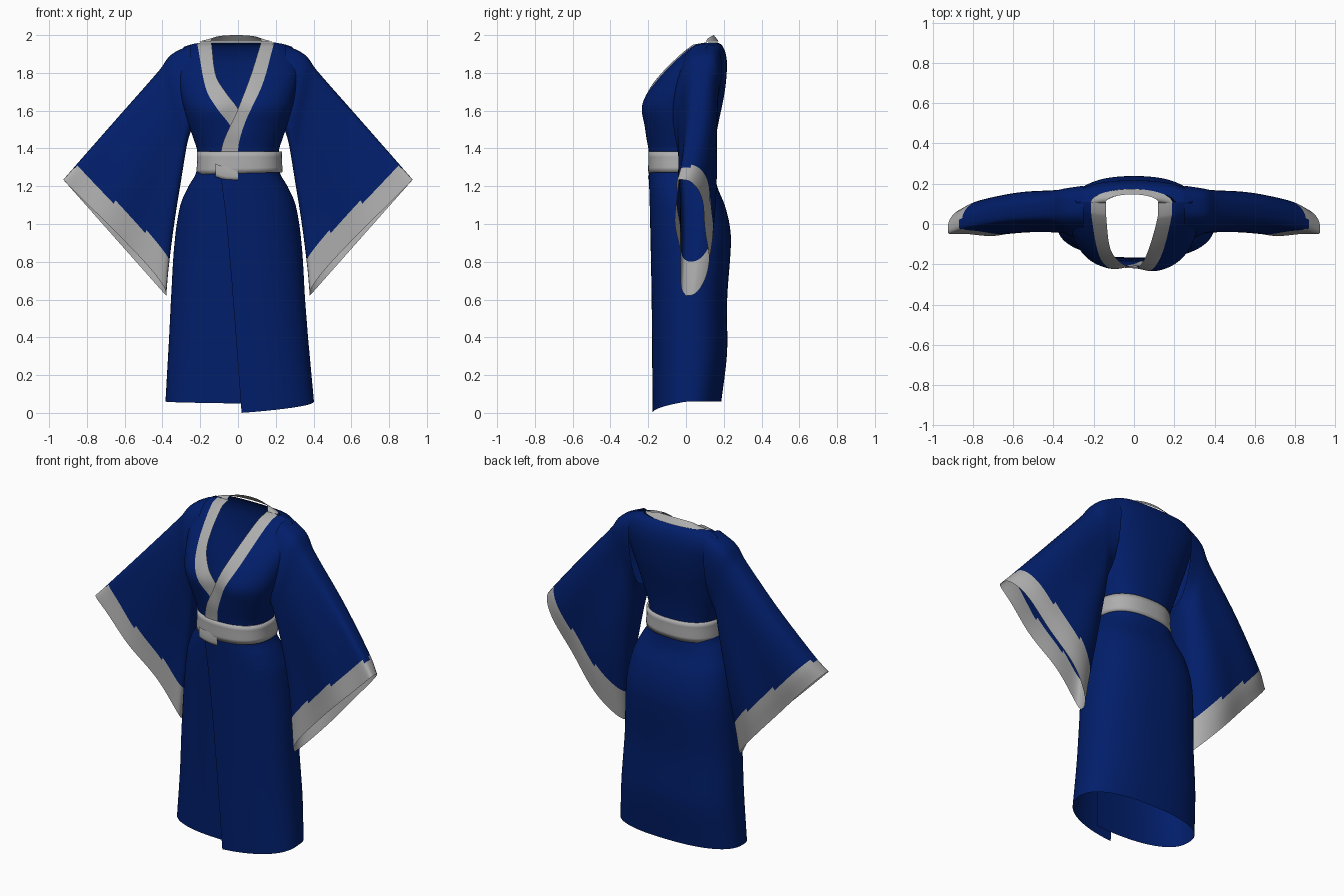
import bpy, math
from math import sin, cos, pi

if "Cube" in bpy.data.objects:
    bpy.data.objects.remove(bpy.data.objects["Cube"])


def material(name, rgb):
    m = bpy.data.materials.new(name)
    m.diffuse_color = (*rgb, 1)
    m.use_nodes = True
    m.node_tree.nodes["Principled BSDF"].inputs["Base Color"].default_value = m.diffuse_color
    return m


BLUE = material("navy_cloth", (0.0005, 0.013, 0.145))
GREY = material("grey_trim", (0.42, 0.42, 0.42))


def curve(*keys):
    """Smooth function through (position, value) keys."""
    def slope(i):
        a, b = keys[max(i - 1, 0)], keys[min(i + 1, len(keys) - 1)]
        return (b[1] - a[1]) / (b[0] - a[0])

    def f(t):
        t = min(max(t, keys[0][0]), keys[-1][0])
        i = 0
        while i < len(keys) - 2 and t > keys[i + 1][0]:
            i += 1
        (t0, v0), (t1, v1) = keys[i], keys[i + 1]
        h = t1 - t0
        u = (t - t0) / h
        return ((2*u**3 - 3*u*u + 1) * v0 + (u**3 - 2*u*u + u) * h * slope(i)
                + (3*u*u - 2*u**3) * v1 + (u**3 - u*u) * h * slope(i + 1))
    return f


def grid_object(name, rows, closed=False, is_grey=lambda r, c: False, flip=False,
                skip=lambda p: False):
    """Surface through rows of points; is_grey picks the trim faces, skip leaves holes."""
    n = len(rows[0])
    cols = n if closed else n - 1
    faces, mats = [], []
    for r in range(len(rows) - 1):
        for c in range(cols):
            if skip(rows[r][c]):
                continue
            d = (c + 1) % n
            f = (r*n + c, r*n + d, (r + 1)*n + d, (r + 1)*n + c)
            faces.append(f[::-1] if flip else f)
            mats.append(1 if is_grey(r, c) else 0)
    me = bpy.data.meshes.new(name)
    me.from_pydata([p for row in rows for p in row], [], faces)
    me.materials.append(BLUE)
    me.materials.append(GREY)
    me.polygons.foreach_set("material_index", mats)
    me.polygons.foreach_set("use_smooth", [True] * len(faces))
    me.update()
    ob = bpy.data.objects.new(name, me)
    bpy.context.collection.objects.link(ob)
    return ob


# Body outline by height: half width, front depth, back depth
width = curve((0, .393), (.6, .355), (.9, .336), (1.1, .305), (1.2, .262), (1.27, .222),
              (1.38, .215), (1.45, .235), (1.55, .27), (1.7, .31), (1.85, .33),
              (1.92, .315), (1.955, .285))
front = curve((0, -.17), (.6, -.175), (1.1, -.185), (1.27, -.19), (1.38, -.19), (1.5, -.215),
              (1.6, -.238), (1.65, -.228), (1.73, -.18), (1.82, -.105), (1.92, .0), (1.955, .05))
back = curve((0, .187), (.3, .217), (.6, .218), (.9, .238), (1.0, .23), (1.1, .205), (1.2, .165),
             (1.3, .15), (1.38, .15), (1.5, .165), (1.7, .205), (1.85, .217), (1.92, .205), (1.955, .185))
N = 2.4


def section(z, a, grow=0):
    """Point of the body cross-section; a = 0 front, pi/2 side, pi back."""
    w, yf, yb = width(z) + grow, front(z) - grow, back(z) + grow
    mid = (yf + yb) / 2
    x = w * math.copysign(abs(sin(a)) ** (2 / N), sin(a))
    y = mid - (yb - yf) / 2 * math.copysign(abs(cos(a)) ** (2 / N), cos(a))
    if cos(a) > 0:      # hollow between the chest curves
        y += .025 * math.exp(-(x / .07) ** 2 - ((z - 1.6) / .09) ** 2)
    return x, y


def edge_angle(x, z):
    return math.asin(math.copysign(min(abs(x / width(z)), 1) ** (N / 2), x))


def shoulder_drop(x, z):
    return 1.5 * max(0, abs(x) - .16) ** 2 * min(max((z - 1.8) / .15, 0), 1)


def in_armhole(p):
    return abs(p[0]) > .285 and 1.6 < p[2] < 1.86 and -.02 < p[1] < .12


BAND, FRONT, BACK = 5, 24, 28      # columns: collar, front, back


def body_half(name, side, inner, outer, shift, hem):
    zs = [.02 * i for i in range(98)] + [1.95]
    rows = []
    for z in zs:
        a0, a1 = edge_angle(inner(z), z), edge_angle(outer(z), z)
        angles = [a0 + (a1 - a0) * i / BAND for i in range(BAND)]
        angles += [a1 + (pi/2 - a1) * i / FRONT for i in range(FRONT)]
        angles += [pi/2 + pi/2 * i / BACK for i in range(BACK + 1)]
        row = []
        for a in angles:
            x, y = section(z, a)
            k = min(max(a, 0) / (pi/2), 1)
            lift = (hem + (.06 - hem) * k) * max(0, 1 - z / .4)
            row.append((side * x + .009 * max(0, 1 - z / .6), y + shift * max(cos(a), 0),
                        z + lift - shoulder_drop(x, z)))
        rows.append(row)
    # top row closes the shoulder ridge and leaves the neck open
    ridge = []
    for i, (x, y, z) in enumerate(rows[-1]):
        neck = max(0, 1 - (x / .2) ** 2) if i > BAND + FRONT else 0
        ridge.append((x, .11 + .055 * math.sqrt(neck), 1.962 - shoulder_drop(x, 1.96)))
    rows.append(ridge)
    grid_object(name, rows, flip=side < 0, skip=in_armhole,
                is_grey=lambda r, c: c < BAND and r > 66)


# Two wrapped halves: the +x panel lies over the -x panel
body_half("robe_over_panel", 1,
          curve((0, .01), (.65, -.03), (1.0, -.06), (1.38, -.09), (1.61, .0), (1.78, .065), (1.955, .12)),
          curve((0, .09), (1.0, .03), (1.38, .0), (1.53, .035), (1.74, .13), (1.955, .19)),
          -.007, .0)
body_half("robe_under_panel", -1,
          curve((0, -.12), (1.38, -.1), (1.61, .0), (1.69, .06), (1.78, .115), (1.955, .14)),
          curve((0, -.04), (1.38, -.03), (1.52, .04), (1.61, .11), (1.71, .168), (1.955, .215)),
          .004, .05)

# Collar around the back of the neck
rows = []
for j in range(7):
    t = j / 6
    row = []
    for i in range(41):
        a = pi * i / 40
        s = sin(a)
        p = (-.01 + .132 * cos(a), .105 + .042 * s, 1.963 + .037 * s ** .5)
        q = (-.012 + .204 * cos(a), .105 + .069 * s, 1.966)
        row.append(tuple(u + (v - u) * t for u, v in zip(p, q)))
    rows.append(row)
grid_object("back_collar", rows, is_grey=lambda r, c: True, flip=True)

# Belt wrapped around the waist, with top and bottom lips
rows = []
for z, g in ((1.27, .0), (1.268, .009), (1.295, .011), (1.325, .010), (1.355, .011),
             (1.383, .010), (1.381, .0)):
    row = []
    for i in range(96):
        a = 2 * pi * i / 96
        x, y = section(min(max(z, 1.29), 1.37), a, g)
        row.append((x + .008, y, z + .006 * sin(a) * (z < 1.3)))
    rows.append(row)
grid_object("belt", rows, closed=True, is_grey=lambda r, c: True)

# Loose belt end below the belt
rows = []
for z, d in ((1.30, .008), (1.275, .011), (1.25, .012), (1.235, .010), (1.232, .0)):
    rows.append([(-.12 + .12 * i / 10, front(z) - d,
                  z + .02 * (1 - i / 10) ** 3) for i in range(11)])
grid_object("belt_end", rows, is_grey=lambda r, c: True)

# Sleeves: flattened tubes from the shoulder to a long slanted opening
S = (0, .15, .3, .6, .87, 1)


def keyed(*values):
    return curve(*zip(S, values))


top_x, top_y, top_z = (keyed(.25, .355, .42, .64, .855, .925), keyed(.10, .09, .075, .05, .0, -.03),
                       keyed(1.95, 1.895, 1.81, 1.56, 1.315, 1.235))
low_x, low_y, low_z = (keyed(.25, .27, .295, .338, .368, .38), keyed(.02, .02, .03, .03, .01, .0),
                       keyed(1.49, 1.42, 1.27, 1.0, .76, .62))
half = keyed(.12, .115, .105, .10, .09, .08)
bulge = keyed(0, 0, .01, .025, .045, .05)
STEPS, RING = 46, 64


def sleeve(name, side):
    rows = []
    for r in range(STEPS + 1):
        s = r / STEPS
        row = []
        for c in range(RING):
            a = 2 * pi * c / RING
            u = (1 - cos(a)) / 2
            arch = abs(sin(a))
            facing = math.copysign(arch ** .6, sin(a))       # + is the front layer
            x = top_x(s) + (low_x(s) - top_x(s)) * u
            y = top_y(s) + (low_y(s) - top_y(s)) * u + bulge(s) * arch - half(s) * facing
            z = top_z(s) + (low_z(s) - top_z(s)) * u
            # hanging folds and a raised front hem
            y += .012 * s * arch * sin(9 * u + 1)
            z += .07 * s ** 4 * max(facing, 0) * u
            row.append((side * x, y, z))
        rows.append(row)
    grid_object(name, rows, closed=True, flip=side > 0,
                is_grey=lambda r, c: r >= STEPS * (.87 - .03 * (1 - cos(2 * pi * c / RING))))


sleeve("right_sleeve", 1)
sleeve("left_sleeve", -1)
